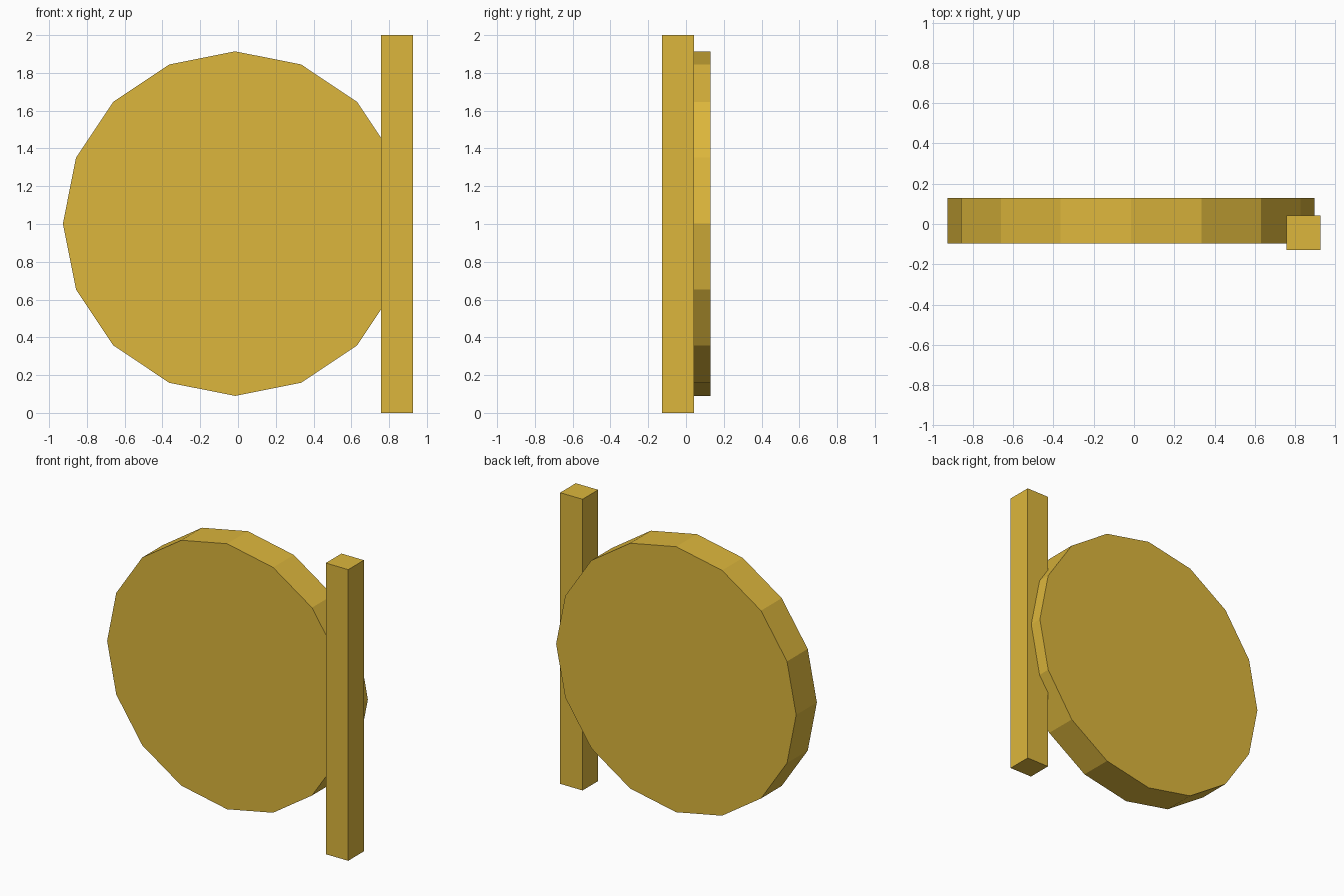
import bpy
from math import pi

if "Cube" in bpy.data.objects:
    bpy.data.objects.remove(bpy.data.objects["Cube"])

gold = bpy.data.materials.new("gold")
gold.diffuse_color = (0.72, 0.47, 0.045, 1)
gold.use_nodes = True
gold.node_tree.nodes["Principled BSDF"].inputs["Base Color"].default_value = gold.diffuse_color


def finish(name):
    obj = bpy.context.object
    obj.name = name
    obj.data.materials.append(gold)
    return obj


# Sixteen-sided disc facing the front, with corners on its axes
bpy.ops.mesh.primitive_cylinder_add(
    vertices=16, radius=0.912, depth=0.225,
    location=(-0.015, 0.016, 1.002), rotation=(pi / 2, 0, 0))
finish("disc")

# Square upright post running through the right edge of the disc
bpy.ops.mesh.primitive_cube_add(size=1, location=(0.842, -0.043, 1))
post = finish("post")
post.scale = (0.17, 0.17, 2)
